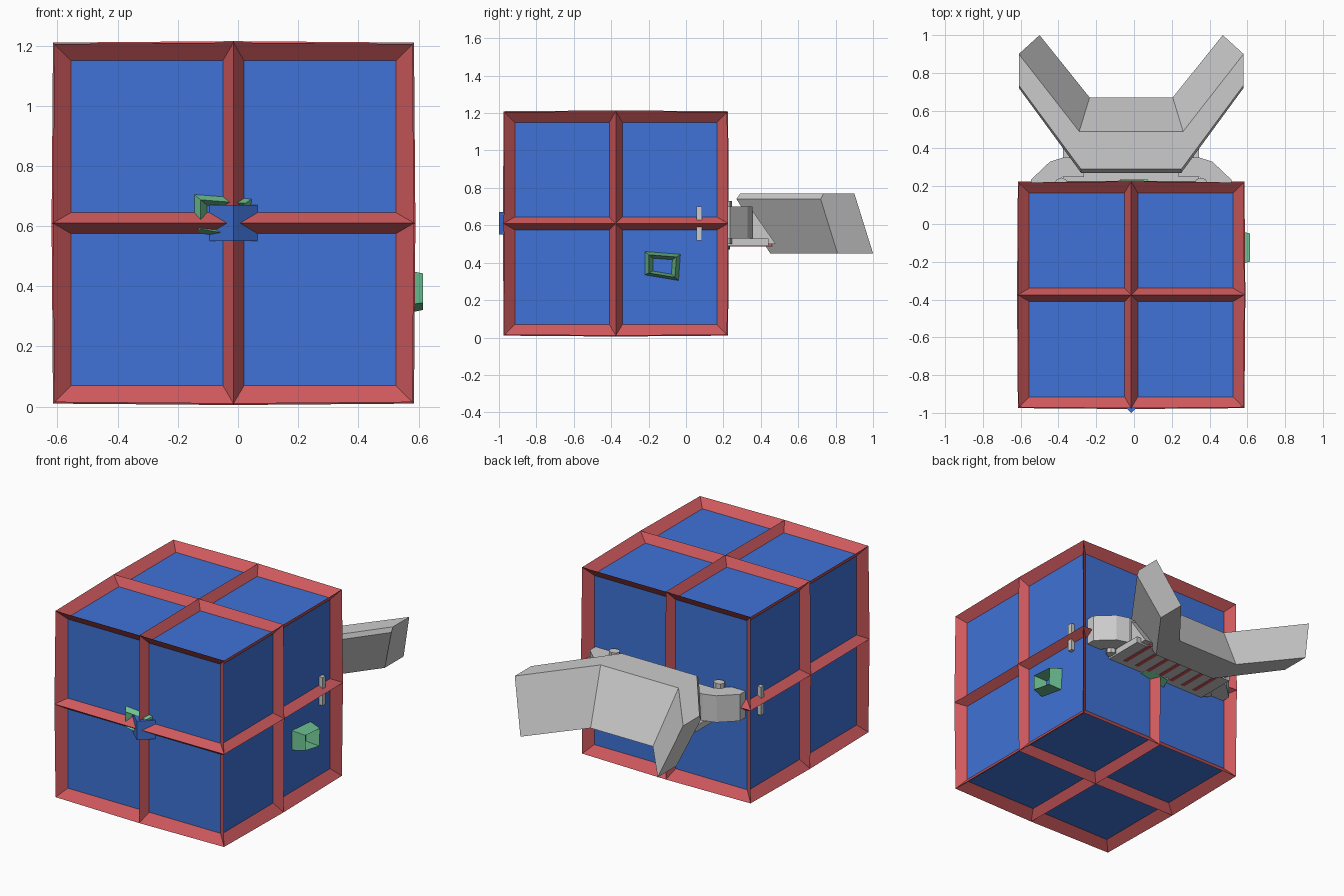
import bpy, bmesh, math
from mathutils import Vector as V

if "Cube" in bpy.data.objects:
    bpy.data.objects.remove(bpy.data.objects["Cube"])

CX, CY, CZ = -0.015, -0.375, 0.61
C = V((CX, CY, CZ))


def material(name, rgb):
    m = bpy.data.materials.new(name)
    m.diffuse_color = (*rgb, 1)
    m.use_nodes = True
    m.node_tree.nodes["Principled BSDF"].inputs["Base Color"].default_value = m.diffuse_color
    return m


RED = material("red", (0.62, 0.10, 0.11))
BLUE = material("blue", (0.05, 0.17, 0.68))
GREEN = material("green", (0.16, 0.55, 0.30))


def finish(name, bm, mats=(), merge=True):
    if merge:
        bmesh.ops.remove_doubles(bm, verts=bm.verts, dist=1e-5)
    bmesh.ops.recalc_face_normals(bm, faces=bm.faces)
    me = bpy.data.meshes.new(name)
    bm.to_mesh(me)
    bm.free()
    for m in mats:
        me.materials.append(m)
    ob = bpy.data.objects.new(name, me)
    bpy.context.collection.objects.link(ob)
    return ob


def loft(name, rings, mats=()):
    """Skin closed sections and cap both ends."""
    bm = bmesh.new()
    vs = [[bm.verts.new(p) for p in r] for r in rings]
    n = len(vs[0])
    for a, b in zip(vs, vs[1:]):
        for i in range(n):
            j = (i + 1) % n
            bm.faces.new((a[i], a[j], b[j], b[i]))
    bm.faces.new(vs[0])
    bm.faces.new(vs[-1])
    return finish(name, bm, mats)


def prism(name, plan, z0, z1, mats=()):
    return loft(name, [[(CX + x, y, z) for x, y in plan] for z in (z0, z1)], mats)


def box(name, x0, x1, y0, y1, z0, z1, mats=()):
    return prism(name, [(x0, y0), (x1, y0), (x1, y1), (x0, y1)], z0, z1, mats)


# Crate: six faces of four recessed blue panels in a ridged red frame
H, DEPTH, RIM, RIB = 0.595, 0.045, 0.055, 0.035
bm = bmesh.new()
for axis in range(3):
    for side in (-1, 1):
        n, u, v = V(), V(), V()
        n[axis], u[(axis + 1) % 3], v[(axis + 2) % 3] = side, 1, 1

        def outer(i, j):
            return C + (n + u * i + v * j) * H * (1 + 0.008 * ((i == 0) + (j == 0)))

        for su in (-1, 1):
            for sv in (-1, 1):
                corners = [(0, 0), (su, 0), (su, sv), (0, sv)]
                o = [bm.verts.new(outer(i, j)) for i, j in corners]
                q = [bm.verts.new(C + n * (H - DEPTH)
                                  + u * su * (H - RIM if i else RIB)
                                  + v * sv * (H - RIM if j else RIB))
                     for i, j in corners]
                for k in range(4):
                    m = (k + 1) % 4
                    bm.faces.new((o[k], o[m], q[m], q[k]))
                bm.faces.new(q).material_index = 1
finish("crate", bm, (RED, BLUE))

# Front latch: wedge with a vertical crest
prism("front_latch", [(-0.085, -0.92), (0, -1.0), (0.085, -0.92)], 0.55, 0.67, (BLUE,))


# Emblems: four-sided ring frames with a raised crest
def emblem(name, origin, u, v, n, height):
    quad = [(-0.095, 0.08), (0.095, 0.065), (0.085, -0.075), (-0.095, -0.045)]
    bm = bmesh.new()
    rows = []
    for s, h in ((1, 0), (0.78, height), (0.55, 0)):
        rows.append([bm.verts.new(V(origin) + V(u) * a * s + V(v) * b * s + V(n) * h)
                     for a, b in quad])
    for r in range(3):
        a, b = rows[r], rows[(r + 1) % 3]
        for i in range(4):
            j = (i + 1) % 4
            bm.faces.new((a[i], a[j], b[j], b[i]))
    finish(name, bm, (GREEN,))


emblem("side_emblem", (0.535, -0.125, 0.38), (0, 1, 0), (0, 0, 1), (1, 0, 0), 0.08)
emblem("front_emblem", (-0.05, -0.925, 0.625), (1, 0, 0), (0, 0, 1), (0, -1, 0), 0.035)
emblem("back_emblem", (0.0, 0.175, 0.53), (-1, 0, 0), (0, 0, 1), (0, 1, 0), 0.06)

# Plough blade: leaning section swept across the centre and out to both wings
mid = [(0.265, 0.27, 0.74), (0.265, 0.29, 0.77), (0.275, 0.49, 0.77),
       (0.22, 0.67, 0.45), (0.22, 0.45, 0.45)]
end = [(0.595, 0.72, 0.74), (0.595, 0.735, 0.77), (0.595, 0.90, 0.77),
       (0.485, 1.0, 0.45), (0.485, 0.81, 0.45)]
loft("plough_blade", [[(CX + s * x, y, z) for x, y, z in sec]
                      for s, sec in ((-1, end), (-1, mid), (1, mid), (1, end))])

# Mount behind the blade, with red strips underneath
mount = [(0.24, 0.50), (0.48, 0.50), (0.34, 0.70), (0.30, 0.70), (0.30, 0.53), (0.24, 0.53)]
loft("blade_mount", [[(CX + x, y, z) for y, z in mount] for x in (-0.33, 0.33)])
box("mount_plate", -0.36, 0.36, 0.18, 0.44, 0.49, 0.53)
for i in range(7):
    x = -0.27 + i * 0.09
    box("red_strip", x - 0.012, x + 0.012, 0.22, 0.46, 0.487, 0.50, (RED,))

# Bent arms, bolts and side clips, mirrored left and right
arm = [(0.53, 0.18), (0.53, 0.235), (0.43, 0.33), (0.35, 0.355), (0.25, 0.34),
       (0.25, 0.25), (0.36, 0.25), (0.43, 0.18)]
for s, side in ((-1, "left"), (1, "right")):
    prism(side + "_arm", [(s * x, y) for x, y in arm], 0.53, 0.70)
    ring = [(s * 0.37 + 0.035 * math.cos(math.tau * k / 8),
             0.215 + 0.03 * math.sin(math.tau * k / 8)) for k in range(8)]
    prism(side + "_bolt", ring, 0.50, 0.73)
    a, b = sorted((s * 0.53, s * 0.575))
    box(side + "_clip", a, b, 0.055, 0.085, 0.52, 0.70)
